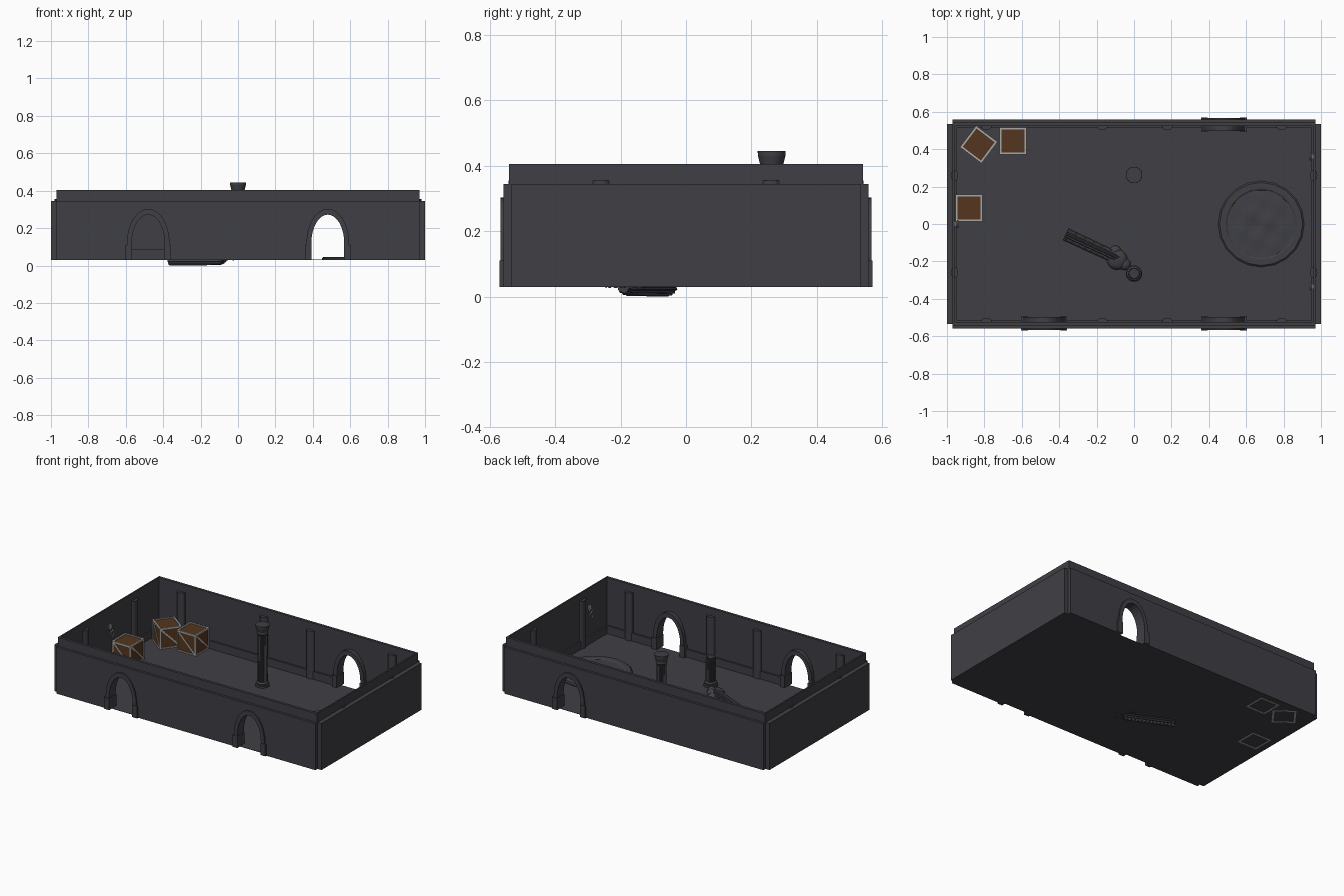
import bpy, bmesh, math, random
from mathutils import Matrix, Vector

if "Cube" in bpy.data.objects:
    bpy.data.objects.remove(bpy.data.objects["Cube"])

random.seed(4)
FZ = 0.03  # floor level


def material(name, rgb):
    m = bpy.data.materials.new(name)
    m.diffuse_color = (*rgb, 1)
    m.use_nodes = True
    m.node_tree.nodes["Principled BSDF"].inputs["Base Color"].default_value = m.diffuse_color
    return m


STONE = material("dark stone", (0.05, 0.05, 0.06))
WOOD = material("brown wood", (0.09, 0.037, 0.014))
METAL = material("light grey metal", (0.40, 0.39, 0.37))


def finish(name, bm, mat, smooth=None):
    bmesh.ops.recalc_face_normals(bm, faces=bm.faces)
    me = bpy.data.meshes.new(name)
    bm.to_mesh(me)
    bm.free()
    ob = bpy.data.objects.new(name, me)
    bpy.context.collection.objects.link(ob)
    me.materials.append(mat)
    if smooth:
        bpy.ops.object.select_all(action='DESELECT')
        ob.select_set(True)
        bpy.context.view_layer.objects.active = ob
        bpy.ops.object.shade_smooth_by_angle(angle=math.radians(smooth))
    return ob


def add_box(bm, lo, hi, mtx=Matrix()):
    c = [(a + b) / 2 for a, b in zip(lo, hi)]
    s = [abs(b - a) for a, b in zip(lo, hi)]
    bmesh.ops.create_cube(bm, size=1, matrix=mtx @ Matrix.Translation(c) @ Matrix.Diagonal((*s, 1)))


def boxes(name, spans, mat=STONE):
    bm = bmesh.new()
    for lo, hi in spans:
        add_box(bm, lo, hi)
    return finish(name, bm, mat)


def prism(name, pts, y0, y1, mat=STONE):
    """Extrude an x-z outline along y."""
    bm = bmesh.new()
    f = bm.faces.new([bm.verts.new((x, y0, z)) for x, z in pts])
    r = bmesh.ops.extrude_face_region(bm, geom=[f])
    vs = [v for v in r["geom"] if isinstance(v, bmesh.types.BMVert)]
    bmesh.ops.translate(bm, verts=vs, vec=(0, y1 - y0, 0))
    return finish(name, bm, mat)


def arch(cx, w, top, spring=0.12, n=16):
    """Arch line from the left foot to the right foot."""
    pts = [(cx - w, FZ)]
    for i in range(n + 1):
        a = math.pi * (1 - i / n)
        pts.append((cx + w * math.cos(a), spring + (top - spring) * math.sin(a)))
    return pts + [(cx + w, FZ)]


def lathe(name, profile, n, mtx, flute=0.0, jag=0.0, smooth=None):
    """Capped stack of rings; odd vertices are pulled in for fluting."""
    bm = bmesh.new()
    rings = []
    for k, (r, z, fl) in enumerate(profile):
        ring = []
        for i in range(n):
            rr = r * (1 - flute * fl * (i % 2))
            a = 2 * math.pi * i / n
            dz = random.uniform(-jag, jag) if k == len(profile) - 1 else 0
            ring.append(bm.verts.new(mtx @ Vector((rr * math.cos(a), rr * math.sin(a), z + dz))))
        rings.append(ring)
    for a, b in zip(rings, rings[1:]):
        for i in range(n):
            j = (i + 1) % n
            bm.faces.new((a[i], a[j], b[j], b[i]))
    bmesh.ops.holes_fill(bm, edges=[e for e in bm.edges if e.is_boundary], sides=0)
    return finish(name, bm, STONE, smooth)


# floor
boxes("floor", [((-0.97, -0.542, FZ), (0.97, 0.542, FZ + 0.002))])

# long walls with arched openings
for s, side, holes in ((-1, "front", (-0.48, 0.48)), (1, "back", (0.48,))):
    def outline(top):
        pts = [(-0.97, FZ)]
        for cx in holes:
            pts += arch(cx, 0.088, 0.272)
        return pts + [(0.97, FZ), (0.97, top), (-0.97, top)]
    prism(side + "_wall", outline(0.405), s * 0.524, s * 0.542)
    prism(side + "_wall_cladding", outline(0.345), s * 0.542, s * 0.558)
    for cx in holes:
        ring = arch(cx, 0.088, 0.272) + arch(cx, 0.114, 0.303)[::-1]
        prism(side + "_arch_frame", ring, s * 0.497, s * 0.567)
        boxes(side + "_arch_plinths", [
            ((cx + k * 0.086, s * 0.493, FZ), (cx + k * 0.123, s * 0.57, 0.11)) for k in (-1, 1)])
    # skirting between the openings
    ends = [-0.962] + [e for cx in holes for e in (cx - 0.1, cx + 0.1)] + [0.962]
    boxes(side + "_skirting", [((a, s * 0.512, FZ), (b, s * 0.526, 0.085))
                               for a, b in zip(ends[::2], ends[1::2])])

# short walls
for s, side in ((-1, "left"), (1, "right")):
    boxes(side + "_wall", [((s * 0.96, -0.524, FZ), (s * 0.97, 0.524, 0.405))])
    boxes(side + "_wall_cladding", [((s * 0.97, -0.535, FZ), (s, 0.535, 0.345))])
    boxes(side + "_skirting", [((s * 0.95, -0.52, FZ), (s * 0.962, 0.52, 0.085))])

# pilasters
spots = [(x, s * 0.522, 1, 0.7) for s in (-1, 1) for x in (-0.79, -0.17, 0.178, 0.79)]
spots += [(s * 0.96, y, 0.7, 1) for s in (-1, 1) for y in (-0.26, 0.26)]
for x, y, sx, sy in spots:
    m = Matrix.Translation((x, y, 0)) @ Matrix.Diagonal((sx, sy, 1, 1))
    lathe("pilaster", [(0.029, FZ, 0), (0.029, 0.355, 0)], 12, m)

# standing column
BASE = [(0.044, FZ, 0), (0.044, 0.043, 0), (0.038, 0.047, 0), (0.040, 0.056, 0), (0.035, 0.062, 0)]
lathe("standing_column", BASE + [(0.033, 0.064, 1), (0.031, 0.375, 1), (0.031, 0.38, 0), (0.036, 0.388, 0),
      (0.034, 0.402, 0), (0.036, 0.407, 0), (0.042, 0.43, 0), (0.043, 0.445, 0)], 32,
      Matrix.Translation((0, 0.262, 0)), 0.14)

# broken column stump and its fallen shaft
lathe("broken_column_stump", BASE + [(0.033, 0.064, 1), (0.032, 0.205, 1), (0.030, 0.222, 1)], 32,
      Matrix.Translation((0, -0.265, 0)), 0.14, 0.012)
aim = Vector((0.29, -0.135, 0)).to_track_quat('Z', 'Y').to_matrix().to_4x4()
lathe("fallen_shaft", [(0.034, 0, 1), (0.033, 0.15, 1), (0.032, 0.30, 1), (0.024, 0.32, 1)], 32,
      Matrix.Translation((-0.365, -0.055, 0.034)) @ aim, 0.14, 0.01)

# rubble at the break
bm = bmesh.new()
for x, y, r, h in ((-0.09, -0.19, 0.055, 0.03), (-0.05, -0.215, 0.032, 0.022), (-0.1, -0.145, 0.03, 0.018)):
    bmesh.ops.create_icosphere(bm, subdivisions=3, radius=1, matrix=Matrix.Translation((x, y, FZ + 0.002))
                               @ Matrix.Diagonal((r, r, h, 1)))
bmesh.ops.delete(bm, geom=[v for v in bm.verts if v.co.z < FZ - 0.004], context='VERTS')
finish("rubble", bm, STONE, 60)

# round basin: low rim with an uneven surface inside
MID = Matrix.Translation((0.68, 0, 0))
lathe("basin_rim", [(0.23, FZ, 0), (0.23, 0.04, 0), (0.222, 0.046, 0), (0.19, 0.046, 0), (0.18, 0.04, 0)], 20, MID)
bm = bmesh.new()
bmesh.ops.create_grid(bm, x_segments=40, y_segments=40, size=0.2)
bmesh.ops.delete(bm, geom=[v for v in bm.verts if v.co.xy.length > 0.188], context='VERTS')
for v in bm.verts:
    x, y = v.co.xy
    fade = max(0, 1 - (v.co.xy.length / 0.19) ** 2)
    v.co.z = 0.041 + fade * (0.004 + 0.004 * math.sin(38 * x + 9 * y) * math.cos(42 * y - 14 * x))
bmesh.ops.transform(bm, matrix=MID, verts=bm.verts)
finish("basin_fill", bm, STONE, 60)

# crates: wooden body, metal edge frame and diagonal braces
S, T = 0.072, 0.011
for x, y, ang in ((-0.882, 0.085, 0), (-0.647, 0.444, 0), (-0.83, 0.425, -37)):
    place = Matrix.Translation((x, y, FZ - 0.001 + S)) @ Matrix.Rotation(math.radians(ang), 4, 'Z')
    bm = bmesh.new()
    add_box(bm, [-S + 0.005] * 3, [S - 0.005] * 3, place)
    finish("crate_body", bm, WOOD)
    bm = bmesh.new()
    for axis in range(3):
        for a in (-1, 1):
            for b in (-1, 1):
                lo, hi = [0] * 3, [0] * 3
                lo[axis], hi[axis] = -S, S
                for k, sg in (((axis + 1) % 3, a), ((axis + 2) % 3, b)):
                    lo[k], hi[k] = sorted((sg * S, sg * (S - T)))
                add_box(bm, lo, hi, place)
    for q in range(4):
        turn = Matrix.Rotation(q * math.pi / 2, 4, 'Z') @ Matrix.Rotation(math.pi / 4, 4, 'Y')
        add_box(bm, (-0.088, -S + 0.001, -0.005), (0.088, -S + 0.007, 0.005), place @ turn)
    finish("crate_frame", bm, METAL)


# wall shackles: plate with hanging links
def add_link(bm, centre, R, r, mtx, n=14, m=6):
    g = [[bm.verts.new(mtx @ (Vector(centre) + Vector((
        r * math.sin(2 * math.pi * j / m),
        (R + r * math.cos(2 * math.pi * j / m)) * math.cos(2 * math.pi * i / n),
        (R + r * math.cos(2 * math.pi * j / m)) * math.sin(2 * math.pi * i / n)))))
        for j in range(m)] for i in range(n)]
    for i in range(n):
        for j in range(m):
            a, b = (i + 1) % n, (j + 1) % m
            bm.faces.new((g[i][j], g[a][j], g[a][b], g[i][b]))


for x, y, turn in ((-0.96, 0.0, 0), (0.96, 0.36, math.pi), (0.96, -0.335, math.pi)):
    m = Matrix.Translation((x, y, 0)) @ Matrix.Rotation(turn, 4, 'Z')
    bm = bmesh.new()
    add_box(bm, (0, -0.013, 0.262), (0.008, 0.013, 0.288), m)
    add_link(bm, (0.014, 0, 0.258), 0.014, 0.004, m)
    add_link(bm, (0.018, 0, 0.228), 0.018, 0.004, m)
    finish("wall_shackle", bm, METAL, 50)
